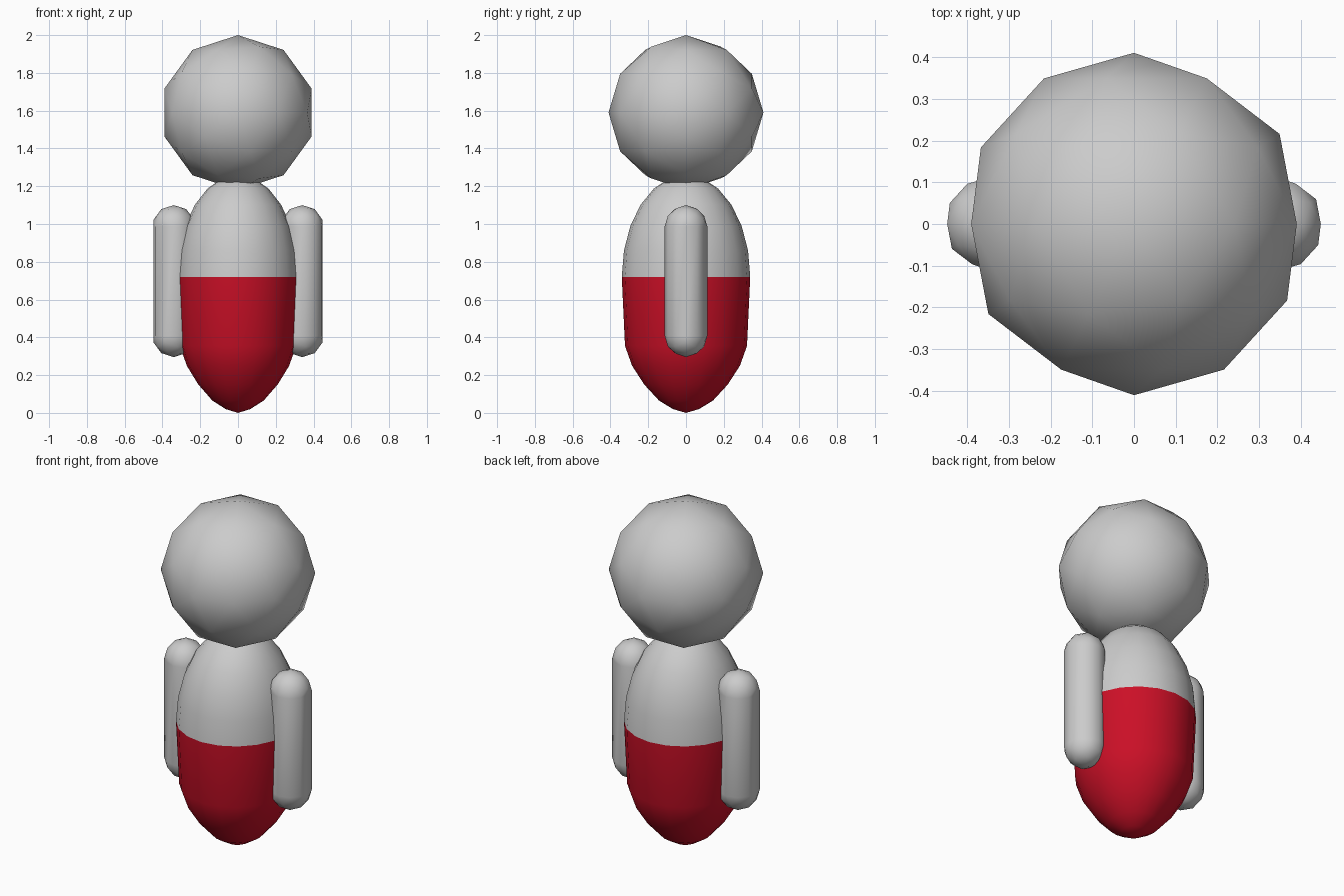
import bpy, bmesh
from math import pi, sin, cos
from mathutils import Matrix, Vector

if "Cube" in bpy.data.objects:
    bpy.data.objects.remove(bpy.data.objects["Cube"])

HEAD_R, HEAD_Z = 0.41, 1.59
BODY_X, BODY_Y, WAIST = 0.323, 0.34, 0.72
ARM_R, ARM_X, ARM_LOW, ARM_HIGH = 0.113, 0.34, 0.408, 0.987


def finish(bm, name, color=None):
    bmesh.ops.recalc_face_normals(bm, faces=bm.faces)
    for f in bm.faces:
        f.smooth = True
    me = bpy.data.meshes.new(name)
    bm.to_mesh(me)
    bm.free()
    ob = bpy.data.objects.new(name, me)
    bpy.context.collection.objects.link(ob)
    if color:
        mat = bpy.data.materials.new(name + "_red")
        mat.diffuse_color = color
        mat.use_nodes = True
        mat.node_tree.nodes["Principled BSDF"].inputs["Base Color"].default_value = mat.diffuse_color
        me.materials.append(mat)
    return ob


def ball(radius):
    # Coarse ball with its five-sided axis along y
    bm = bmesh.new()
    bmesh.ops.create_icosphere(bm, subdivisions=2, radius=radius,
                               matrix=Matrix.Rotation(pi / 2, 4, 'X'))
    return bm


def lathe(name, profile, color=None, sides=20):
    # Profile of (radius fraction, z), spun into an oval body
    bm = bmesh.new()
    verts = [bm.verts.new((r * BODY_X, 0, z)) for r, z in profile]
    edges = [bm.edges.new(p) for p in zip(verts, verts[1:])]
    bmesh.ops.spin(bm, geom=verts + edges, cent=(0, 0, 0), axis=(0, 0, 1),
                   angle=2 * pi, steps=sides, use_duplicate=False)
    bmesh.ops.remove_doubles(bm, verts=bm.verts, dist=0.0005)
    bmesh.ops.scale(bm, vec=(1, BODY_Y / BODY_X, 1), verts=bm.verts)
    return finish(bm, name, color)


def arm(name, side):
    # Cut a ball at its middle and pull the halves apart
    bm = ball(ARM_R)
    bmesh.ops.bisect_plane(bm, geom=bm.verts[:] + bm.edges[:] + bm.faces[:],
                           dist=1e-5, plane_co=(0, 0, 0), plane_no=(0, 0, 1))
    cut = [e for e in bm.edges if all(abs(v.co.z) < 1e-4 for v in e.verts)]
    bmesh.ops.split_edges(bm, edges=cut)
    upper = {v for f in bm.faces if f.calc_center_median().z > 0 for v in f.verts}
    for v in bm.verts:
        v.co += Vector((0, 0, ARM_HIGH if v in upper else ARM_LOW))
    bmesh.ops.bridge_loops(bm, edges=[e for e in bm.edges if e.is_boundary])
    bmesh.ops.translate(bm, vec=(side * ARM_X, 0, 0), verts=bm.verts)
    return finish(bm, name)


# Head
bm = ball(HEAD_R)
bmesh.ops.translate(bm, vec=(0, 0, HEAD_Z), verts=bm.verts)
finish(bm, "head")

# Grey upper body: half ellipsoid
dome = [(cos(i * pi / 12), WAIST + 0.54 * sin(i * pi / 12)) for i in range(7)]
lathe("upper_body", dome)

# Red lower body: slight taper, rounded base
base = [(1, WAIST), (0.95, 0.355), (0.84, 0.25), (0.65, 0.15),
        (0.42, 0.065), (0.2, 0.02), (0, 0)]
lathe("lower_body", base, (0.6, 0.005, 0.02, 1))

# Arms
for name, side in (("left_arm", -1), ("right_arm", 1)):
    arm(name, side)
